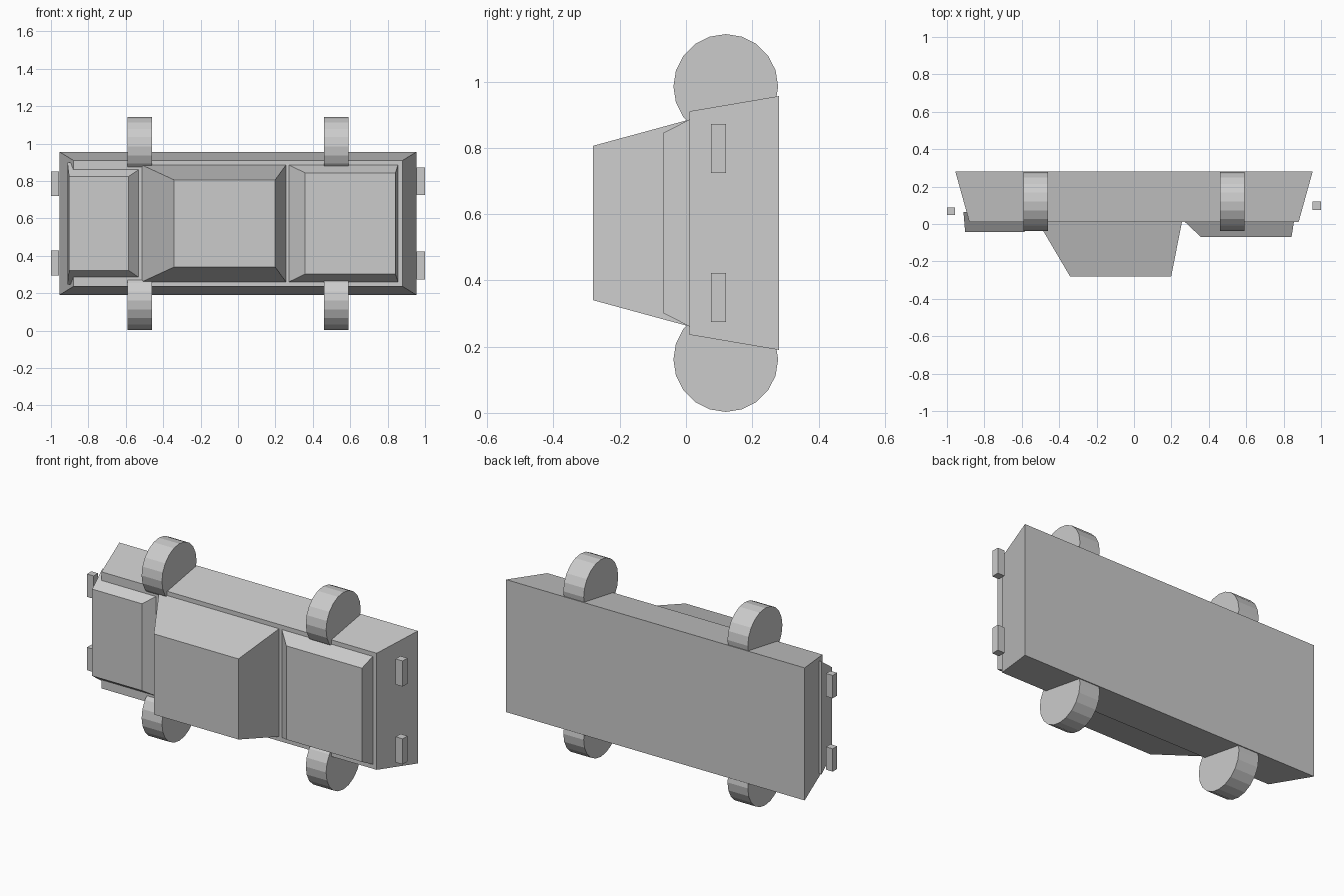
import bpy, bmesh, math

if "Cube" in bpy.data.objects:
    bpy.data.objects.remove(bpy.data.objects["Cube"])


def block(name, back, front):
    """Tapered box; each end is (y, x0, x1, z0, z1)."""
    bm = bmesh.new()
    rings = []
    for y, x0, x1, z0, z1 in (back, front):
        rings.append([bm.verts.new((x, y, z))
                      for x, z in ((x0, z0), (x1, z0), (x1, z1), (x0, z1))])
    a, b = rings
    bm.faces.new(a)
    bm.faces.new(b[::-1])
    for i in range(4):
        j = (i + 1) % 4
        bm.faces.new((a[j], a[i], b[i], b[j]))
    bmesh.ops.recalc_face_normals(bm, faces=bm.faces[:])
    mesh = bpy.data.meshes.new(name)
    bm.to_mesh(mesh)
    bm.free()
    obj = bpy.data.objects.new(name, mesh)
    bpy.context.collection.objects.link(obj)
    return obj


MID_Z = 0.573

# The car lies on its side: its roof faces -y
block("body", (0.28, -0.955, 0.955, 0.19, 0.956), (0.01, -0.88, 0.88, 0.236, 0.91))
block("cabin", (0.01, -0.513, 0.256, 0.261, 0.885), (-0.28, -0.342, 0.199, 0.34, 0.806))
block("hood", (0.01, 0.273, 0.855, 0.261, 0.885), (-0.07, 0.358, 0.842, 0.302, 0.844))
block("trunk", (0.065, -0.912, -0.475, 0.247, 0.899), (-0.042, -0.903, -0.585, 0.322, 0.824))

# Wheels, lights and bumper lamps repeat on both sides of the middle
for side, label in ((-1, "lower"), (1, "upper")):
    for x, end in ((-0.525, "rear"), (0.525, "front")):
        bpy.ops.mesh.primitive_cylinder_add(
            vertices=20, radius=0.158, depth=0.13,
            location=(x, 0.12, MID_Z + side * 0.412),
            rotation=(0, math.pi / 2, 0))
        bpy.context.object.name = f"{end}_wheel_{label}"

    z = MID_Z + side * 0.225
    block(f"headlight_{label}", (0.12, 0.955, 1.0, z - 0.074, z + 0.074),
          (0.076, 0.955, 1.0, z - 0.074, z + 0.074))
    z = MID_Z + side * 0.212
    block(f"tail_light_{label}", (0.088, -1.0, -0.957, z - 0.066, z + 0.066),
          (0.048, -1.0, -0.957, z - 0.066, z + 0.066))
